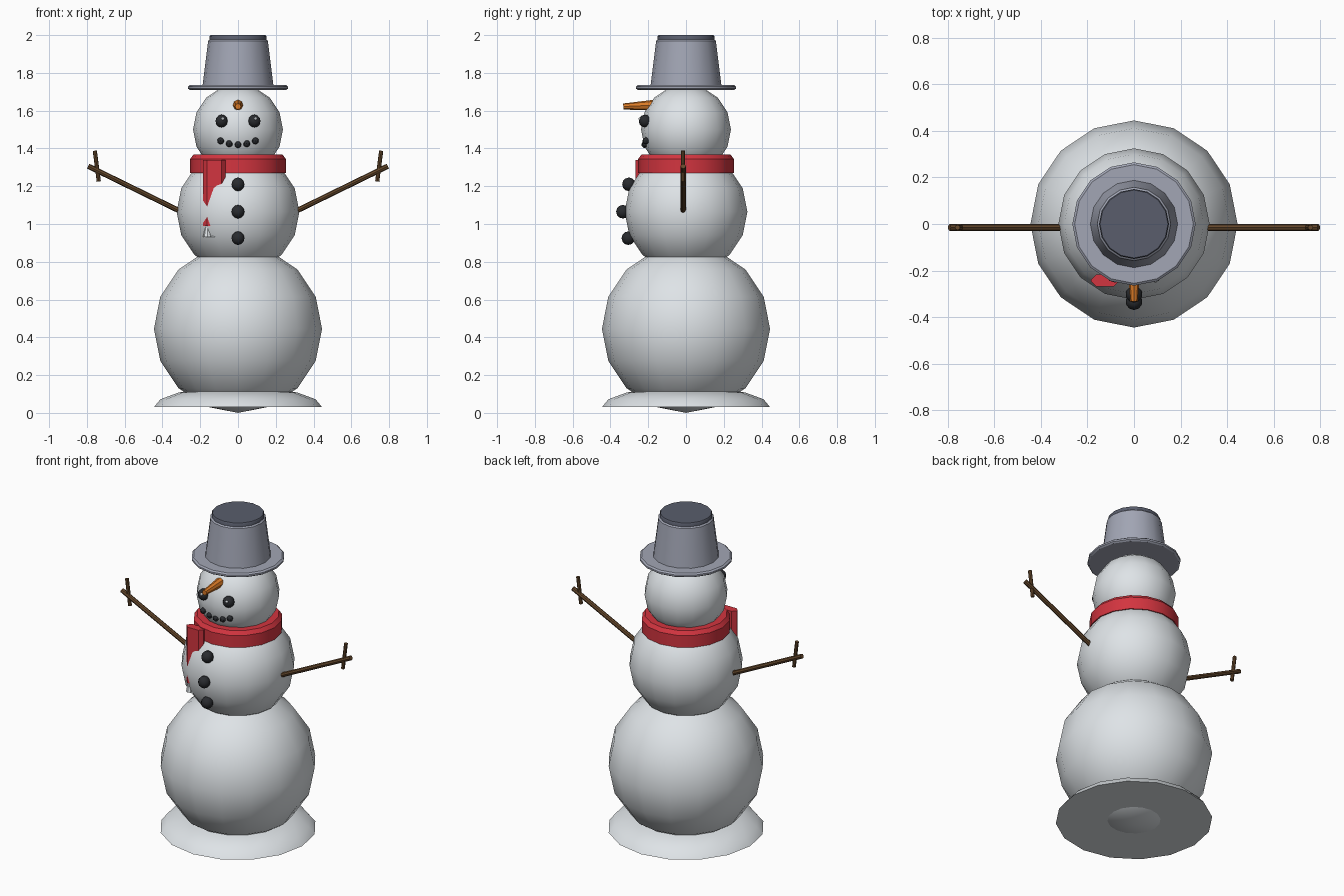
import bpy, bmesh, math
from mathutils import Vector, Matrix

cube = bpy.data.objects.get("Cube")
if cube:
    bpy.data.objects.remove(cube, do_unlink=True)


def material(name, r, g, b):
    m = bpy.data.materials.new(name)
    m.use_nodes = True
    m.diffuse_color = (r, g, b, 1)
    shader = m.node_tree.nodes["Principled BSDF"]
    shader.inputs["Base Color"].default_value = (r, g, b, 1)
    shader.inputs["Roughness"].default_value = 0.8
    return m


SNOW = material("snow_white", 0.78, 0.82, 0.85)
HAT = material("hat_grey", 0.36, 0.38, 0.46)
BAND = material("dark_slate", 0.10, 0.11, 0.15)
RED = material("scarf_red", 0.65, 0.035, 0.05)
COAL = material("coal_black", 0.022, 0.024, 0.028)
ORANGE = material("carrot_orange", 0.72, 0.20, 0.02)
WOOD = material("twig_brown", 0.13, 0.065, 0.025)


def finish(name, bm, mat, smooth=True):
    bmesh.ops.recalc_face_normals(bm, faces=bm.faces)
    mesh = bpy.data.meshes.new(name)
    bm.to_mesh(mesh)
    bm.free()
    obj = bpy.data.objects.new(name, mesh)
    bpy.context.collection.objects.link(obj)
    mesh.materials.append(mat)
    if smooth:
        bpy.ops.object.select_all(action="DESELECT")
        obj.select_set(True)
        bpy.context.view_layer.objects.active = obj
        bpy.ops.object.shade_smooth_by_angle(angle=math.radians(35))
    return obj


def ball(name, mat, center, radius, segments=16, rings=8):
    bm = bmesh.new()
    bmesh.ops.create_uvsphere(bm, u_segments=segments, v_segments=rings, radius=radius,
                              matrix=Matrix.Translation(center))
    return finish(name, bm, mat)


def lathe(name, mat, profile, segments=16):
    """Spin a closed (radius, height) outline around the z axis."""
    bm = bmesh.new()
    verts = [bm.verts.new((r, 0, z)) for r, z in profile]
    edges = [bm.edges.new((a, b)) for a, b in zip(verts, verts[1:])]
    bmesh.ops.spin(bm, geom=verts + edges, cent=(0, 0, 0), axis=(0, 0, 1),
                   angle=math.tau, steps=segments)
    bmesh.ops.remove_doubles(bm, verts=bm.verts, dist=0.0005)
    return finish(name, bm, mat)


def rod(name, mat, start, end, r1, r2, segments=8):
    start, end = Vector(start), Vector(end)
    axis = end - start
    bm = bmesh.new()
    turn = axis.to_track_quat("Z", "Y").to_matrix().to_4x4()
    bmesh.ops.create_cone(bm, cap_ends=True, segments=segments, radius1=r1, radius2=r2,
                          depth=axis.length,
                          matrix=Matrix.Translation((start + end) / 2) @ turn)
    return finish(name, bm, mat, smooth=segments > 6)


# Snow body
ball("lower_body", SNOW, (0, 0, 0.445), 0.445)
ball("middle_body", SNOW, (0, 0, 1.065), 0.325)
ball("head", SNOW, (0, 0, 1.5), 0.238)

# Flattened snow mound around the foot
mound = [(0, 0.03)]
for i in range(5):
    a = i * math.pi / 8
    mound.append((0.445 * math.cos(a), 0.03 + 0.11 * math.sin(a)))
lathe("snow_mound", SNOW, mound)

# Hat: rounded brim, tapered crown, dark lid
lathe("hat_brim", HAT, [(0, 1.71), (0.255, 1.71), (0.265, 1.717), (0.265, 1.727),
                        (0.255, 1.735), (0, 1.735)])
lathe("hat_crown", HAT, [(0, 1.73), (0.188, 1.73), (0.158, 1.97), (0.15, 1.977), (0, 1.977)])
lathe("hat_lid", BAND, [(0, 1.97), (0.15, 1.97), (0.15, 1.994), (0.146, 2.0), (0, 2.0)])

# Scarf ring
lathe("scarf_ring", RED, [(0.18, 1.27), (0.253, 1.27), (0.253, 1.345), (0.235, 1.368),
                          (0.18, 1.368), (0.18, 1.27)])

# Hanging scarf end with chamfered corners
bm = bmesh.new()
bmesh.ops.create_cube(bm, size=1, matrix=Matrix.Translation((-0.125, -0.243, 1.165))
                      @ Matrix.Diagonal((0.12, 0.05, 0.35, 1)))
upright = [e for e in bm.edges if abs(e.verts[0].co.z - e.verts[1].co.z) > 0.1]
bmesh.ops.bevel(bm, geom=upright, offset=0.022, segments=1, affect="EDGES")
finish("scarf_tail", bm, RED, smooth=False)

# White fringe below the scarf end
for i in range(3):
    x = -0.162 + i * 0.037
    rod(f"scarf_fringe_{i + 1}", SNOW, (x, -0.243, 0.93), (x, -0.243, 1.0), 0.024, 0.008)

# Coal buttons
for i, (y, z) in enumerate([(-0.302, 1.21), (-0.334, 1.065), (-0.305, 0.925)]):
    ball(f"button_{i + 1}", COAL, (0, y, z), 0.036, 10, 6)

# Mouth
for i in range(-2, 3):
    ball(f"mouth_coal_{i + 3}", COAL,
         (i * 0.046, -0.218 + 0.003 * abs(i), 1.42 + 0.005 * i * i), 0.018, 8, 6)

# Carrot nose
rod("nose", ORANGE, (0, -0.15, 1.63), (0, -0.332, 1.622), 0.03, 0.016)

# Eyes and twig arms on both sides
for side, s in (("left", 1), ("right", -1)):
    ball(f"{side}_eye", COAL, (s * 0.087, -0.216, 1.545), 0.034, 10, 6)
    ball(f"{side}_eye_glint", SNOW, (s * 0.087 + 0.006, -0.244, 1.557), 0.008, 8, 6)
    rod(f"{side}_arm", WOOD, (s * 0.27, -0.015, 1.05), (s * 0.793, -0.015, 1.306), 0.014, 0.014)
    rod(f"{side}_twig", WOOD, (s * 0.737, -0.015, 1.225), (s * 0.758, -0.015, 1.388), 0.011, 0.011)
